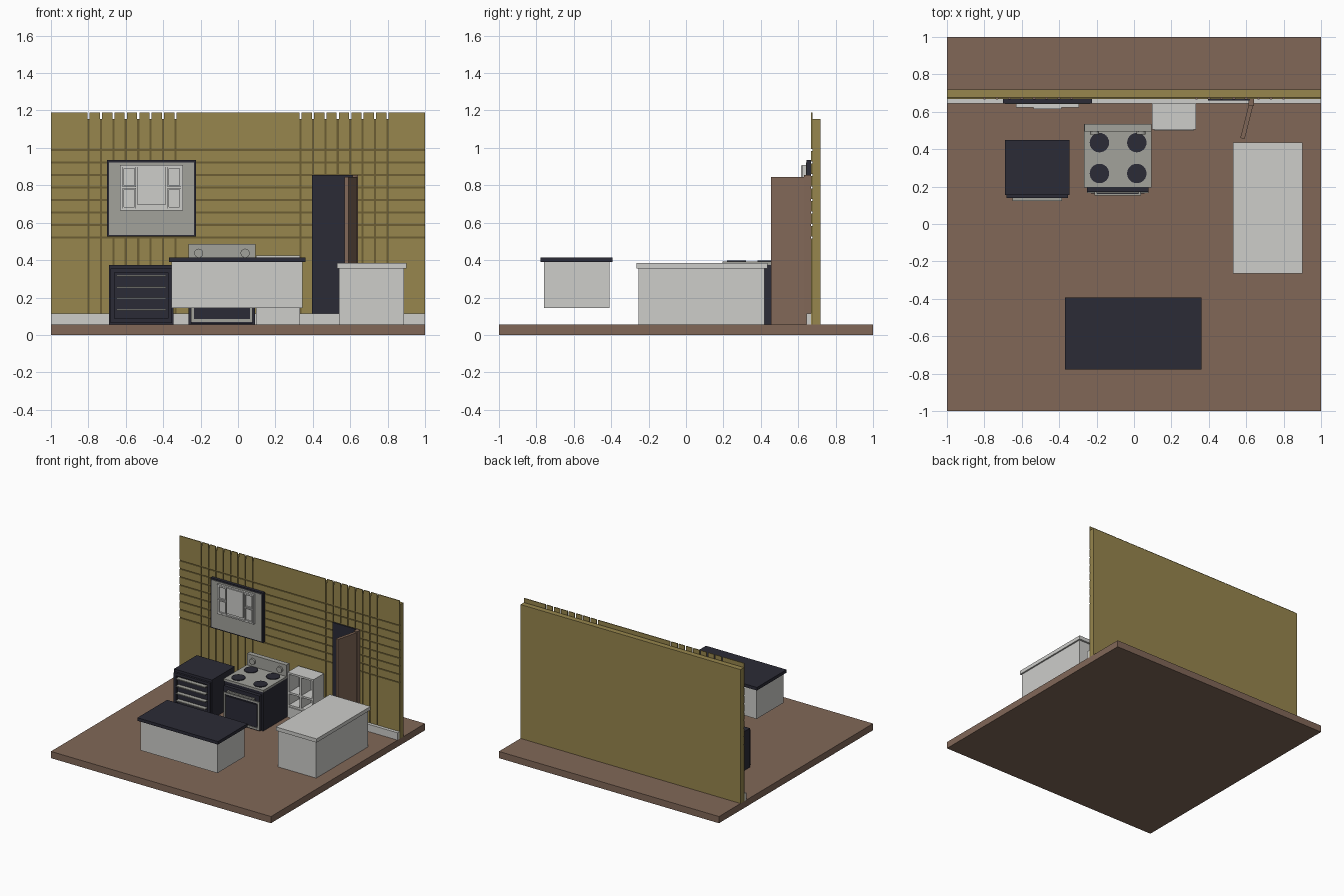
import bpy
import bmesh
from math import radians, atan2, hypot
from mathutils import Matrix, Vector

cube = bpy.data.objects.get("Cube")
if cube:
    bpy.data.objects.remove(cube, do_unlink=True)


def material(name, *rgb):
    m = bpy.data.materials.new(name)
    m.use_nodes = True
    m.diffuse_color = (*rgb, 1)
    m.node_tree.nodes["Principled BSDF"].inputs["Base Color"].default_value = (*rgb, 1)
    return m


BROWN = material("wood brown", .22, .137, .097)
OLIVE = material("olive panelling", .31, .24, .075)
GROOVE = material("dark olive groove", .15, .11, .033)
WHITE = material("off white", .61, .61, .59)
GREY = material("warm grey", .36, .36, .33)
DARK = material("blue black", .024, .024, .037)


def finish(bm, name, mat):
    mesh = bpy.data.meshes.new(name)
    bm.to_mesh(mesh)
    bm.free()
    mesh.materials.append(mat)
    ob = bpy.data.objects.new(name, mesh)
    bpy.context.collection.objects.link(ob)
    return ob


def add_box(bm, x, y, z):
    """Add a box spanning the three given (low, high) ranges."""
    mid = Vector([(a + b) / 2 for a, b in (x, y, z)])
    size = [b - a for a, b in (x, y, z)]
    bmesh.ops.create_cube(bm, size=1, matrix=Matrix.Translation(mid) @ Matrix.Diagonal((*size, 1)))


def box(name, mat, x, y, z):
    bm = bmesh.new()
    add_box(bm, x, y, z)
    return finish(bm, name, mat)


def disc(name, mat, centre, radius, depth, tilt=0):
    bm = bmesh.new()
    bmesh.ops.create_cone(bm, cap_ends=True, segments=24, radius1=radius, radius2=radius, depth=depth,
                          matrix=Matrix.Translation(centre) @ Matrix.Rotation(radians(tilt), 4, 'X'))
    return finish(bm, name, mat)


def frame(name, mat, x, y, z, w):
    """Rectangular border facing the front."""
    bm = bmesh.new()
    for side in ((x[0], x[0] + w), (x[1] - w, x[1])):
        add_box(bm, side, y, z)
    for side in ((z[0], z[0] + w), (z[1] - w, z[1])):
        add_box(bm, (x[0] + w, x[1] - w), y, side)
    return finish(bm, name, mat)


def spans(start, cuts, end, gap):
    """Ranges left over after cutting gaps out of start..end."""
    lows = [start] + [c + gap / 2 for c in cuts]
    highs = [c - gap / 2 for c in cuts] + [end]
    return list(zip(lows, highs))


# Floor and wall
FLOOR = .055
box("floor", BROWN, (-1, 1), (-1, 1), (0, FLOOR))
box("wall", OLIVE, (-1, 1), (.68, .72), (FLOOR, 1.155))
box("groove_backing", GROOVE, (-1, 1), (.676, .68), (FLOOR, 1.155))

# Panelling split by grooves
step = 1 / 15
right_cuts = [step * i for i in range(5, 13)]
upright_cuts = [-c for c in reversed(right_cuts)] + right_cuts
level_cuts = [.52 + i * .067 for i in range(8)]
bm = bmesh.new()
for xs in spans(-1, upright_cuts, 1, .011):
    for zs in spans(FLOOR, level_cuts, 1.19, .011):
        add_box(bm, xs, (.669, .676), zs)
finish(bm, "wall_panelling", OLIVE)
box("baseboard", WHITE, (-1, 1), (.643, .669), (FLOOR, .115))

# Doorway with open door
box("doorway", DARK, (.395, .62), (.66, .669), (FLOOR, .855))
box("door_jamb", BROWN, (.612, .642), (.63, .669), (FLOOR, .855))
hinge, swing = Vector((.63, .655)), Vector((.58, .457))
along = swing - hinge
door = box("door", BROWN, (0, hypot(*along)), (-.012, .012), (FLOOR, .845))
door.location = (*hinge, 0)
door.rotation_euler.z = atan2(along.y, along.x)

# Window with shutters
box("window_surround", DARK, (-.7, -.225), (.645, .669), (.525, .935))
box("window_board", GREY, (-.69, -.235), (.641, .645), (.535, .922))
box("window_back", WHITE, (-.63, -.295), (.632, .641), (.665, .908))
frame("window_border", WHITE, (-.63, -.295), (.624, .632), (.665, .908), .01)
box("window_centre", WHITE, (-.538, -.388), (.616, .632), (.695, .905))
for side, x in (("right", -.618), ("left", -.378)):
    for level, z in (("lower", .677), ("upper", .79)):
        frame(f"window_{side}_{level}_pane", WHITE, (x, x + .072), (.622, .632), (z, z + .108), .008)

# Dishwasher
box("dishwasher_body", DARK, (-.69, -.345), (.155, .45), (FLOOR, .375))
frame("dishwasher_door_rim", DARK, (-.682, -.353), (.138, .155), (.065, .355), .022)
for i in range(4):
    z = .135 + i * .06
    box(f"dishwasher_bar_{i + 1}", GREY, (-.65, -.385), (.122, .155), (z - .004, z + .004))

# Stove
box("stove_body", DARK, (-.265, .09), (.2, .53), (FLOOR, .375))
box("stove_top", GREY, (-.268, .094), (.195, .535), (.375, .392))
box("stove_back_panel", GREY, (-.265, .094), (.495, .535), (.392, .485))
box("oven_door", DARK, (-.25, .077), (.172, .2), (.062, .35))
frame("oven_door_trim", GREY, (-.25, .077), (.166, .172), (.07, .3), .014)
box("oven_window", DARK, (-.23, .057), (.164, .172), (.095, .275))
box("oven_handle", GREY, (-.212, .038), (.152, .164), (.312, .324))
for x in (-.205, .03):
    box("handle_post", GREY, (x - .006, x + .006), (.16, .174), (.312, .324))
for x in (-.185, .015):
    for y in (.27, .435):
        disc("burner", DARK, (x, y, .394), .052, .008)
for x in (-.21, .038):
    disc("stove_knob", GREY, (x, .488, .437), .024, .018, 90)

# Open shelf unit
X, Y = (.097, .332), (.505, .643)
box("shelf_back", WHITE, X, (.63, .643), (FLOOR, .425))
for x in (X[0], .207, X[1] - .015):
    box("shelf_upright", WHITE, (x, x + .015), Y, (FLOOR, .425))
for z in (FLOOR, .145, .25, .41):
    box("shelf_board", WHITE, X, Y, (z, z + .015))
box("shelf_drawer", WHITE, (.107, .322), (.5, .63), (.068, .143))

# Side counter
box("counter_body", WHITE, (.54, .888), (-.253, .42), (FLOOR, .355))
box("counter_top", WHITE, (.53, .9), (-.265, .435), (.355, .385))

# Raised island
box("island_body", WHITE, (-.355, .345), (-.76, -.41), (.145, .39))
box("island_top", DARK, (-.37, .362), (-.777, -.392), (.39, .415))
